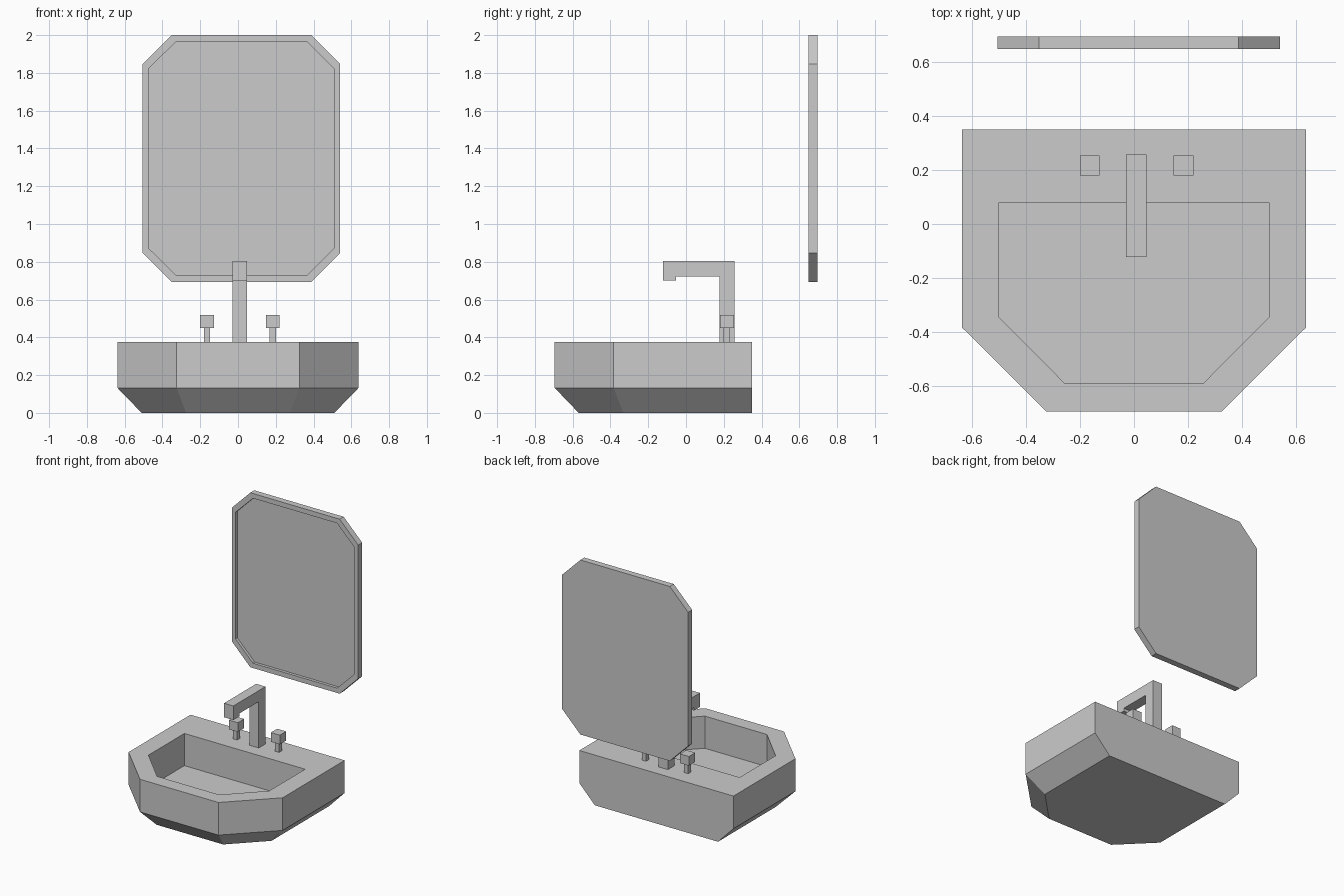
import bpy, bmesh

if "Cube" in bpy.data.objects:
    bpy.data.objects.remove(bpy.data.objects["Cube"])


def loft(name, rings):
    """Bridge a sequence of equal-length rings and cap both ends."""
    bm = bmesh.new()
    loops = [[bm.verts.new(p) for p in ring] for ring in rings]
    for a, b in zip(loops, loops[1:]):
        for i in range(len(a)):
            j = (i + 1) % len(a)
            bm.faces.new((a[i], a[j], b[j], b[i]))
    bm.faces.new(loops[0][::-1])
    bm.faces.new(loops[-1])
    bmesh.ops.recalc_face_normals(bm, faces=bm.faces[:])
    mesh = bpy.data.meshes.new(name)
    bm.to_mesh(mesh)
    bm.free()
    obj = bpy.data.objects.new(name, mesh)
    bpy.context.collection.objects.link(obj)
    return obj


def box(name, x0, x1, y0, y1, z0, z1):
    def ring(z):
        return [(x0, y0, z), (x1, y0, z), (x1, y1, z), (x0, y1, z)]
    return loft(name, [ring(z0), ring(z1)])


def basin_ring(side, back, corner, front, front_half, z):
    half = [(front_half, front), (side, corner), (side, back)]
    return [(x, y, z) for x, y in half] + [(-x, y, z) for x, y in half[::-1]]


# Basin: bottom, chamfer edge, outer rim, inner rim, bowl floor
loft("basin", [
    basin_ring(0.51, 0.35, -0.332, -0.568, 0.275, 0.0),
    basin_ring(0.638, 0.35, -0.383, -0.695, 0.325, 0.132),
    basin_ring(0.638, 0.35, -0.383, -0.695, 0.325, 0.376),
    basin_ring(0.50, 0.08, -0.345, -0.59, 0.257, 0.376),
    basin_ring(0.50, 0.08, -0.345, -0.59, 0.257, 0.135),
])

# Faucet: side profile extruded across its width
profile = [(0.178, 0.37), (0.258, 0.37), (0.258, 0.805), (-0.122, 0.805),
           (-0.122, 0.70), (-0.052, 0.70), (-0.052, 0.722), (0.178, 0.722)]
loft("faucet", [[(x, y, z) for y, z in profile] for x in (-0.03, 0.047)])

# Tap handles
for side, cx in (("left", -0.164), ("right", 0.184)):
    box(side + "_tap_stem", cx - 0.017, cx + 0.017, 0.199, 0.233, 0.37, 0.45)
    box(side + "_tap_knob", cx - 0.037, cx + 0.037, 0.179, 0.253, 0.449, 0.518)


# Mirror: octagonal frame with a shallow recessed glass
def mirror_ring(hx, hz, cx, cz, y):
    mx, mz = 0.018, 1.347
    pts = [(-hx, -cz), (-cx, -hz), (cx, -hz), (hx, -cz),
           (hx, cz), (cx, hz), (-cx, hz), (-hx, cz)]
    return [(mx + x, y, mz + z) for x, z in pts]


outer = (0.523, 0.653, 0.37, 0.50)
inner = (0.493, 0.617, 0.348, 0.473)
loft("wall_mirror", [
    mirror_ring(*outer, 0.695),
    mirror_ring(*outer, 0.648),
    mirror_ring(*inner, 0.648),
    mirror_ring(*inner, 0.67),
])
